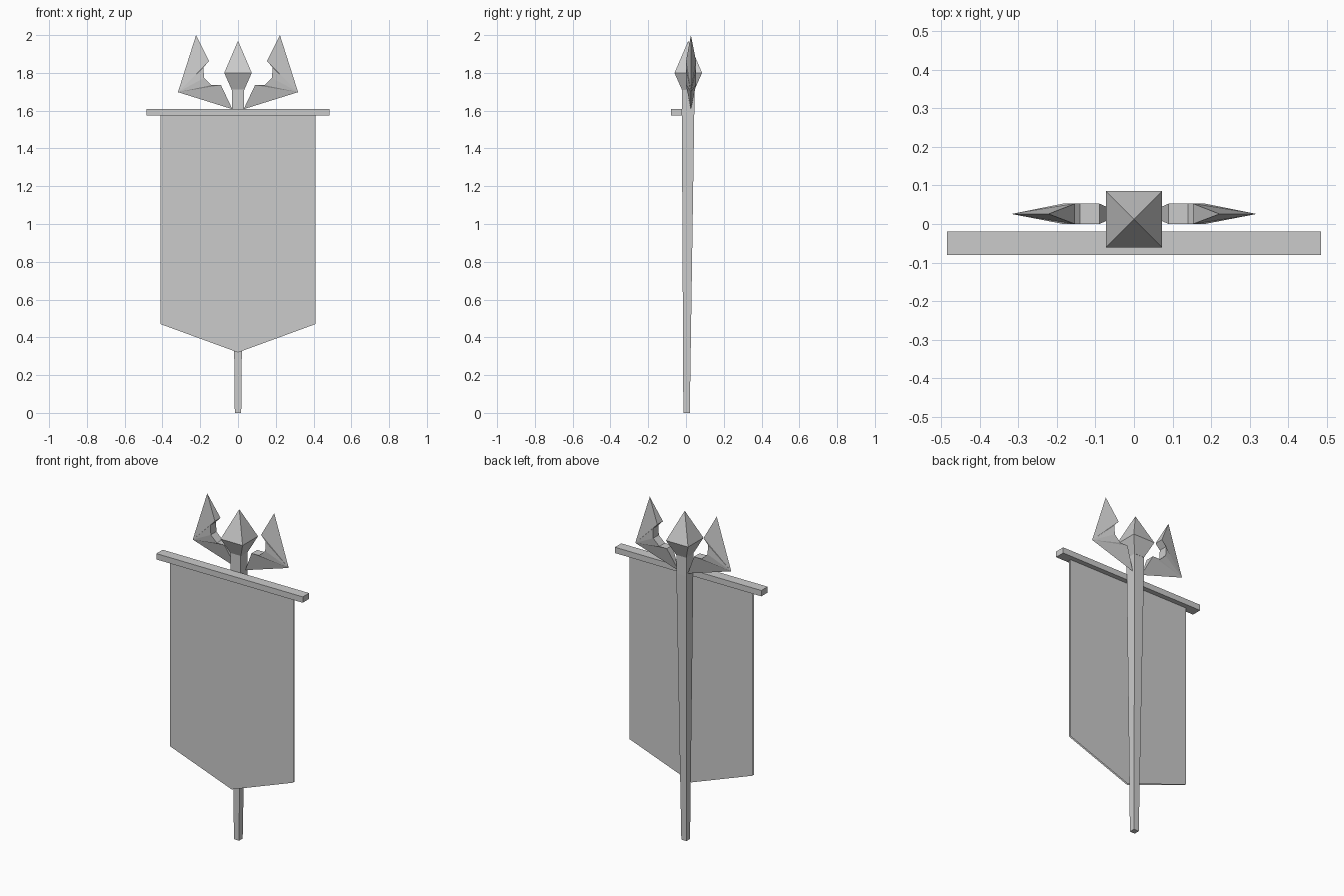
import bpy

cube = bpy.data.objects.get("Cube")
if cube:
    bpy.data.objects.remove(cube, do_unlink=True)

grey = bpy.data.materials.new("plain grey")
colour = (0.6, 0.6, 0.6, 1.0)
grey.diffuse_color = colour
grey.use_nodes = True
grey.node_tree.nodes["Principled BSDF"].inputs["Base Color"].default_value = colour


def make(name, verts, faces):
    """Create a flat-shaded mesh object."""
    mesh = bpy.data.meshes.new(name)
    mesh.from_pydata(verts, [], faces)
    mesh.materials.append(grey)
    mesh.update()
    obj = bpy.data.objects.new(name, mesh)
    bpy.context.collection.objects.link(obj)
    return obj


def square_loft(name, sections):
    """Stack square sections given as (z, centre y, half width)."""
    verts, faces = [], []
    for z, y, h in sections:
        verts += [(-h, y - h, z), (h, y - h, z), (h, y + h, z), (-h, y + h, z)]
    for s in range(len(sections) - 1):
        a = 4 * s
        for i in range(4):
            j = (i + 1) % 4
            faces.append((a + i, a + j, a + 4 + j, a + 4 + i))
    top = len(verts) - 4
    faces += [(3, 2, 1, 0), (top, top + 1, top + 2, top + 3)]
    return make(name, verts, faces)


# Tapered square pole, leaning very slightly backwards
square_loft("pole", [(0, 0.003, 0.017), (1.60, 0.011, 0.033), (1.72, 0.011, 0.033)])

# Pointed four-sided spearhead
h, cy = 0.073, 0.012
verts = [(sx * w, cy + sy * w, z) for z, w in ((1.71, 0.033), (1.80, h))
         for sx, sy in ((-1, -1), (1, -1), (1, 1), (-1, 1))] + [(0, cy, 1.97)]
faces = [(3, 2, 1, 0)]
for i in range(4):
    j = (i + 1) % 4
    faces += [(i, j, 4 + j, 4 + i), (4 + i, 4 + j, 8)]
make("spearhead", verts, faces)

# Crossbar in front of the pole
bar = square_loft("crossbar", [(1.575, 0, 1), (1.61, 0, 1)])
for v in bar.data.vertices:
    v.co.x *= 0.485
    v.co.y = -0.05 + 0.03 * v.co.y

# Hanging banner: front and back sheets with a pointed lower hem
outline = [(-0.41, 1.59), (-0.41, 0.47), (0, 0.32), (0.41, 0.47), (0.41, 1.59)]
for name, y, order in (("banner_front", -0.06, (0, 1, 2, 3, 4)),
                       ("banner_back", -0.05, (4, 3, 2, 1, 0))):
    make(name, [(x, y, z) for x, z in outline], [order])

# Side blades: sharp outer edge, thick notched inner edge
sharp = [(0.318, 1.698), (0.222, 2.0), (0.03, 1.608)]        # outer corner, tip, root
inner = [(0.153, 1.862), (0.183, 1.83), (0.18, 1.773), (0.14, 1.735), (0.09, 1.735)]
n = len(inner)
for name, s in (("left_blade", 1), ("right_blade", -1)):
    verts = [(s * x, 0.026, z) for x, z in sharp]
    verts += [(s * x, y, z) for y in (0.0, 0.053) for x, z in inner]
    front = [1] + list(range(3, 3 + n)) + [2]
    back = [1] + list(range(3 + n, 3 + 2 * n)) + [2]
    faces = []
    for i in range(n + 1):
        faces.append((0, front[i], front[i + 1]))
        faces.append((0, back[i + 1], back[i]))
        rim = [front[i + 1], front[i], back[i], back[i + 1]]
        faces.append(tuple(dict.fromkeys(rim)))
    if s > 0:
        faces = [f[::-1] for f in faces]
    make(name, verts, faces)
